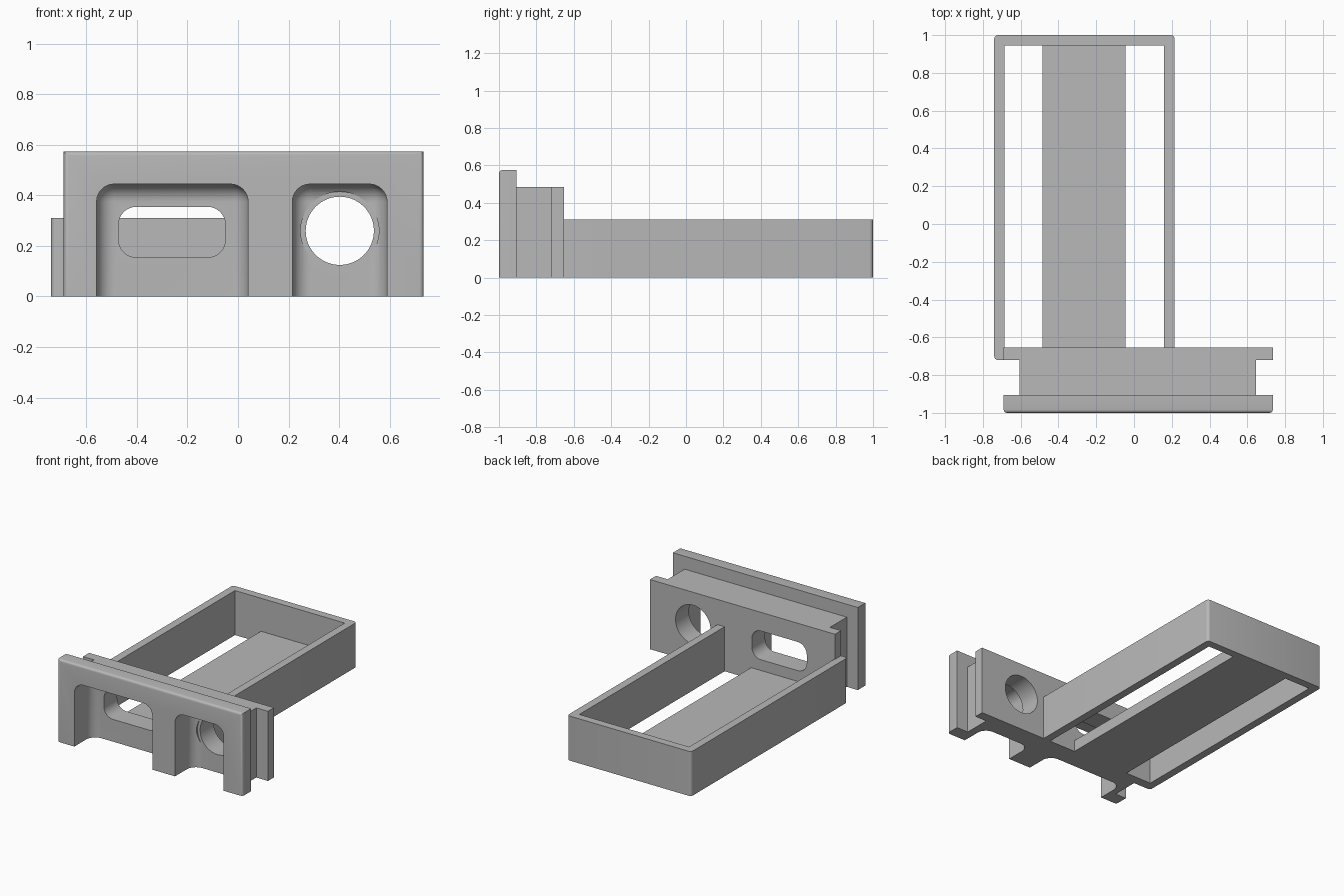
import bpy, bmesh
from math import pi
from mathutils import Matrix, Vector

if "Cube" in bpy.data.objects:
    bpy.data.objects.remove(bpy.data.objects["Cube"], do_unlink=True)

grey = bpy.data.materials.new("mid grey")
grey.use_nodes = True
grey.diffuse_color = (0.48, 0.48, 0.48, 1)
grey.node_tree.nodes["Principled BSDF"].inputs["Base Color"].default_value = grey.diffuse_color


def finish(name, bm):
    bmesh.ops.recalc_face_normals(bm, faces=bm.faces)
    mesh = bpy.data.meshes.new(name)
    bm.to_mesh(mesh)
    bm.free()
    mesh.materials.append(grey)
    obj = bpy.data.objects.new(name, mesh)
    bpy.context.collection.objects.link(obj)
    return obj


def plan(name, points, z0, z1, rule=None, radius=0.02, segments=4):
    """Extrude a plan outline upward; round the edges picked by rule(a, b)."""
    bm = bmesh.new()
    face = bm.faces.new([bm.verts.new((x, y, z0)) for x, y in points])
    top = bmesh.ops.extrude_face_region(bm, geom=[face])["geom"]
    bmesh.ops.translate(bm, vec=(0, 0, z1 - z0),
                        verts=[v for v in top if isinstance(v, bmesh.types.BMVert)])
    bmesh.ops.recalc_face_normals(bm, faces=bm.faces)
    if rule:
        edges = [e for e in bm.edges if rule(e.verts[0].co, e.verts[1].co)]
        bmesh.ops.bevel(bm, geom=edges, offset=radius, segments=segments,
                        profile=0.5, affect='EDGES')
    return finish(name, bm)


def box(name, x0, x1, y0, y1, z0, z1, *rounding):
    return plan(name, [(x0, y0), (x1, y0), (x1, y1), (x0, y1)], z0, z1, *rounding)


def bore(name, x, z, radius, y0, y1):
    bm = bmesh.new()
    place = Matrix.Translation((x, (y0 + y1) / 2, z)) @ Matrix.Rotation(pi / 2, 4, 'X')
    bmesh.ops.create_cone(bm, cap_ends=True, segments=64, radius1=radius, radius2=radius,
                          depth=y1 - y0, matrix=place)
    return finish(name, bm)


def combine(target, tool, operation):
    tool.hide_render = True
    mod = target.modifiers.new("combine", 'BOOLEAN')
    mod.operation, mod.solver, mod.object = operation, 'EXACT', tool
    bpy.context.view_layer.objects.active = target
    bpy.ops.object.modifier_apply(modifier=mod.name)
    bpy.data.objects.remove(tool, do_unlink=True)


def near(value, *targets):
    return all(abs(t - value) < 0.001 for t in targets)


# Face plate with softened front top and side edges
LEFT, RIGHT = 0.735, -0.69
FRONT, STEP, GROOVE, BACK = -1.0, -0.905, -0.72, -0.653


def front_edge(a, b):
    return near(FRONT, a.y, b.y) and not near(0, a.z, b.z)


face_block = box("face_block", RIGHT, LEFT, FRONT, STEP, 0, 0.575, front_edge, 0.018)

# Grooved body behind the plate: narrow web and wide rear flange
body = plan("grooved_body", [(-0.605, STEP - 0.03), (0.645, STEP - 0.03), (0.645, GROOVE),
                             (LEFT, GROOVE), (LEFT, BACK), (RIGHT, BACK),
                             (RIGHT, GROOVE), (-0.605, GROOVE)], 0, 0.485)
combine(face_block, body, 'UNION')

# Two front pockets, open at the bottom, with filleted inner edges
POCKET_FRONT, POCKET_BACK, BELOW = -1.2, -0.8, -0.2


def pocket_edge(a, b):
    return not near(POCKET_FRONT, a.y, b.y) and not near(BELOW, a.z, b.z)


for x0, x1 in ((-0.56, 0.04), (0.215, 0.59)):
    combine(face_block, box("pocket_cutter", x0, x1, POCKET_FRONT, POCKET_BACK, BELOW, 0.445,
                            pocket_edge, 0.07, 8), 'DIFFERENCE')

# Rounded slot through the wide pocket
combine(face_block, box("slot_cutter", -0.473, -0.05, -0.9, -0.5, 0.155, 0.355,
                        lambda a, b: near(a.x, b.x) and near(a.z, b.z), 0.07, 8), 'DIFFERENCE')

# Round hole through the narrow pocket, with a clearance bore at its front
combine(face_block, bore("clearance_cutter", 0.403, 0.26, 0.155, -0.98, POCKET_BACK), 'DIFFERENCE')
combine(face_block, bore("hole_cutter", 0.403, 0.26, 0.135, -0.9, -0.5), 'DIFFERENCE')


# Tray walls, rounded on the outer vertical corners
def tray_corner(a, b):
    outer = near(1.0, a.y) or (near(-0.74, a.x) and near(GROOVE, a.y))
    return outer and near(a.x, b.x) and near(a.y, b.y)


tray_walls = plan("tray_walls", [(-0.74, GROOVE), (RIGHT, GROOVE), (RIGHT, BACK), (-0.685, BACK),
                                 (-0.685, 0.945), (0.16, 0.945), (0.16, BACK), (0.215, BACK),
                                 (0.215, 1.0), (-0.74, 1.0)], 0, 0.31, tray_corner, 0.02)

# Floor strip between the walls
tray_floor = box("tray_floor", -0.485, -0.045, BACK, 0.945, 0, 0.08)

bpy.ops.object.select_all(action='DESELECT')
for part in (face_block, tray_walls, tray_floor):
    part.select_set(True)
bpy.context.view_layer.objects.active = face_block
bpy.ops.object.shade_smooth_by_angle()
